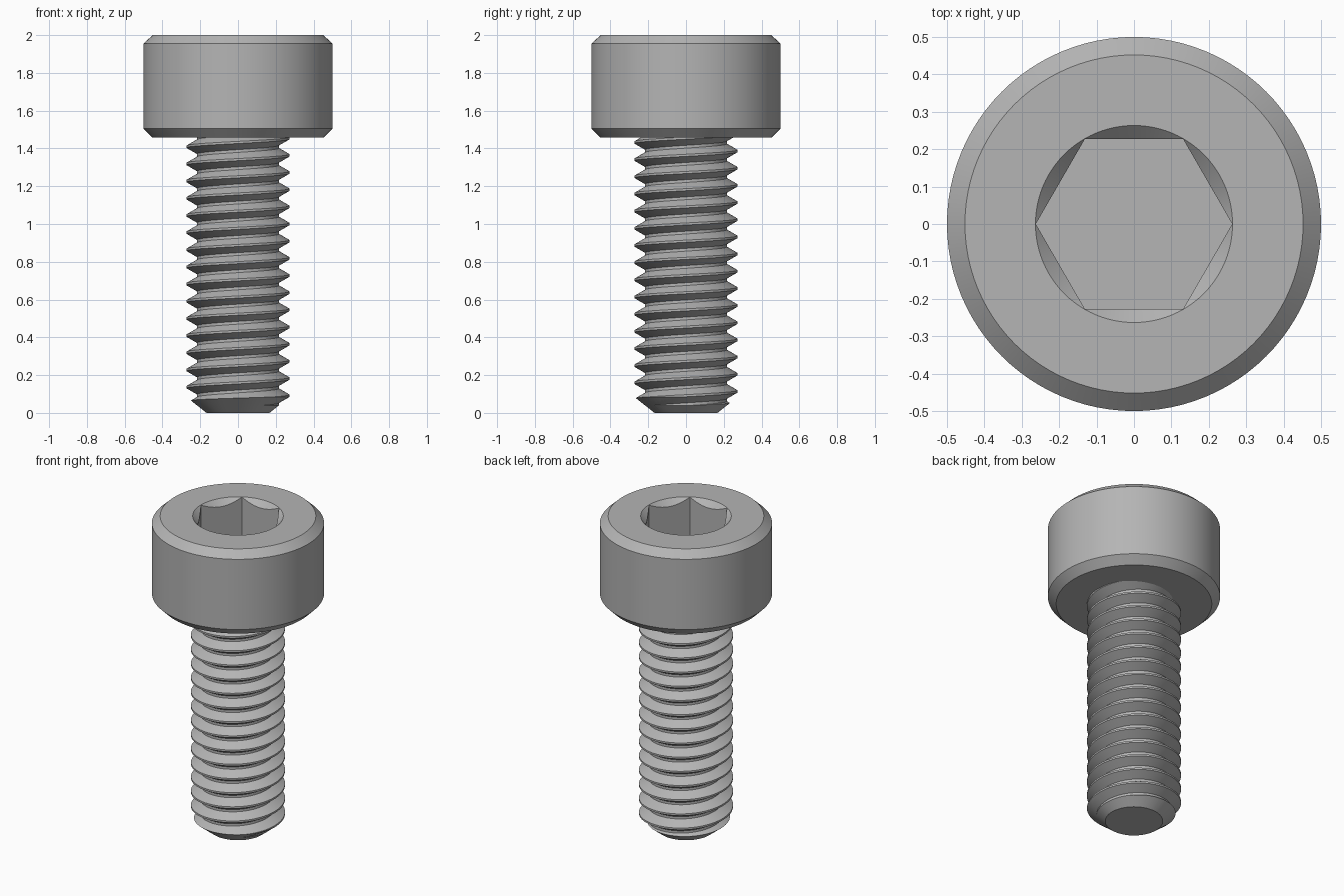
import bpy, bmesh, math

if "Cube" in bpy.data.objects:
    bpy.data.objects.remove(bpy.data.objects["Cube"], do_unlink=True)

steel = bpy.data.materials.new("steel_grey")
steel.use_nodes = True
GREY = (0.46, 0.46, 0.46, 1)
steel.diffuse_color = GREY
steel.node_tree.nodes["Principled BSDF"].inputs["Base Color"].default_value = GREY

HEAD_Z = 1.457
SIDES = 96
PITCH, CREST_R, ROOT_R = 1 / 11, 0.273, 0.217


def add_object(name, bm):
    bmesh.ops.recalc_face_normals(bm, faces=bm.faces)
    mesh = bpy.data.meshes.new(name)
    bm.to_mesh(mesh)
    bm.free()
    mesh.materials.append(steel)
    obj = bpy.data.objects.new(name, mesh)
    bpy.context.collection.objects.link(obj)
    return obj


def lathe(name, profile, sides=SIDES, turn=0.0):
    """Closed solid of revolution from (radius, height) points, capped flat."""
    bm = bmesh.new()
    rings = []
    for r, z in profile:
        angles = [turn + math.tau * i / sides for i in range(sides)]
        rings.append([bm.verts.new((r * math.cos(a), r * math.sin(a), z)) for a in angles])
    for low, high in zip(rings, rings[1:]):
        for i in range(sides):
            j = (i + 1) % sides
            bm.faces.new((low[i], low[j], high[j], high[i]))
    bm.faces.new(rings[0])
    bm.faces.new(rings[-1])
    return add_object(name, bm)


def boolean(obj, cutter, operation):
    cutter.hide_render = True
    mod = obj.modifiers.new("cut", "BOOLEAN")
    mod.operation, mod.solver, mod.object = operation, "EXACT", cutter
    bpy.context.view_layer.objects.active = obj
    bpy.ops.object.modifier_apply(modifier=mod.name)
    bpy.data.objects.remove(cutter, do_unlink=True)


def smooth(obj):
    bpy.ops.object.select_all(action="DESELECT")
    obj.select_set(True)
    bpy.context.view_layer.objects.active = obj
    bpy.ops.object.shade_smooth_by_angle(angle=math.radians(25))


# Head with chamfered rims
head = lathe("head", [(0.452, HEAD_Z), (0.5, HEAD_Z + 0.048), (0.5, 1.955), (0.452, 2)])

# Hexagonal socket with a conical lead-in
boolean(head, lathe("socket_cutter", [(0.2625, 1.75), (0.2625, 2.1)], sides=6), "DIFFERENCE")
boolean(head, lathe("lead_in_cutter", [(0.1634, 1.9), (0.3634, 2.1)]), "DIFFERENCE")
smooth(head)


# Helical thread: one tooth profile swept up the shank, column by column
def threaded_rod(name, start, turns):
    flank = (CREST_R - ROOT_R) * math.tan(math.radians(30))
    flat = PITCH / 16
    tooth = [(CREST_R, -flat), (CREST_R, flat), (ROOT_R, flat + flank), (ROOT_R, PITCH - flat - flank)]
    bm = bmesh.new()
    columns = []
    for i in range(SIDES):
        a = math.tau * i / SIDES
        columns.append([bm.verts.new((r * math.cos(a), r * math.sin(a),
                                      start + z + PITCH * (k + i / SIDES)))
                        for k in range(turns) for r, z in tooth])
    step = len(tooth)
    # The last column meets the first one a full pitch higher
    columns.append(columns[0][step:])
    for left, right in zip(columns, columns[1:]):
        for k in range(len(right) - 1):
            bm.faces.new((left[k], right[k], right[k + 1], left[k + 1]))
    # Close both ends with fans to the axis
    middle = start + PITCH * turns / 2
    tips = {False: bm.verts.new((0, 0, start)), True: bm.verts.new((0, 0, start + PITCH * turns))}
    for edge in [e for e in bm.edges if e.is_boundary]:
        a, b = edge.verts
        bm.faces.new((a, b, tips[a.co.z > middle]))
    return add_object(name, bm)


# Shank trimmed to a chamfered point and seated inside the head
shank = threaded_rod("threaded_shank", -3 * PITCH, 22)
envelope = lathe("shank_envelope", [(0.167, 0), (0.32, 0.122), (0.32, HEAD_Z + 0.03)])
boolean(shank, envelope, "INTERSECT")
smooth(shank)
